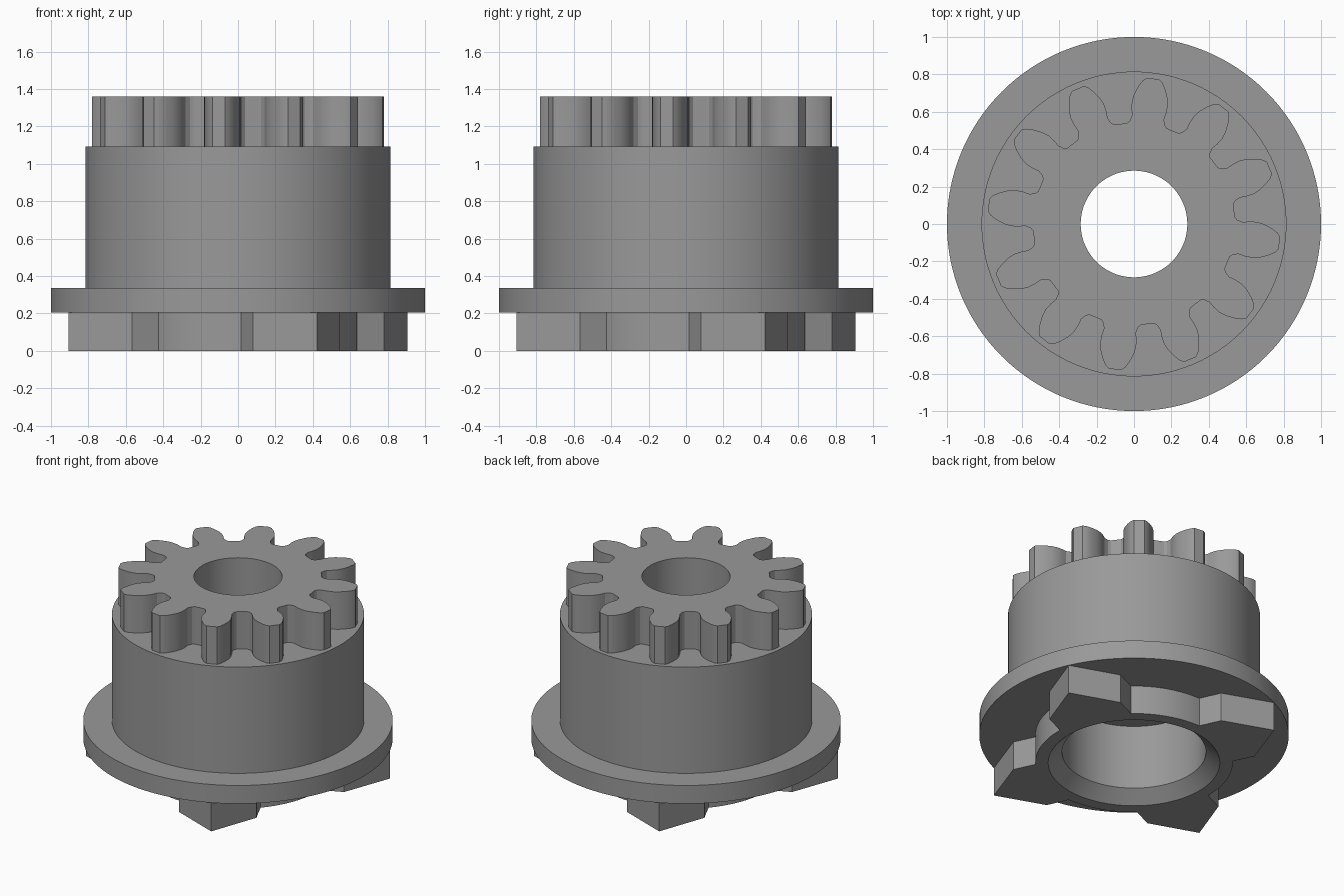
import bpy, bmesh
from math import sin, cos, pi, radians

if "Cube" in bpy.data.objects:
    bpy.data.objects.remove(bpy.data.objects["Cube"])

SEG = 128


def to_object(name, bm):
    bmesh.ops.recalc_face_normals(bm, faces=bm.faces)
    mesh = bpy.data.meshes.new(name)
    bm.to_mesh(mesh)
    bm.free()
    ob = bpy.data.objects.new(name, mesh)
    bpy.context.collection.objects.link(ob)
    ob.data.materials.append(dark_grey)
    return ob


def lathe(name, profile):
    """Solid of revolution from (radius, z) points, capped at both ends."""
    bm = bmesh.new()
    rings = [[bm.verts.new((r * cos(2 * pi * i / SEG), r * sin(2 * pi * i / SEG), z))
              for i in range(SEG)] for r, z in profile]
    for a, b in zip(rings, rings[1:]):
        for i in range(SEG):
            j = (i + 1) % SEG
            bm.faces.new((a[i], a[j], b[j], b[i]))
    bm.faces.new(rings[0])
    bm.faces.new(rings[-1])
    return to_object(name, bm)


def prism(name, outline, z0, z1):
    bm = bmesh.new()
    lo = [bm.verts.new((x, y, z0)) for x, y in outline]
    hi = [bm.verts.new((x, y, z1)) for x, y in outline]
    for i in range(len(lo)):
        j = (i + 1) % len(lo)
        bm.faces.new((lo[i], lo[j], hi[j], hi[i]))
    bm.faces.new(lo)
    bm.faces.new(hi)
    return to_object(name, bm)


def polar(r, degrees):
    return r * cos(radians(degrees)), r * sin(radians(degrees))


def combine(target, tool, operation):
    mod = target.modifiers.new(operation.lower(), 'BOOLEAN')
    mod.operation, mod.solver, mod.object = operation, 'EXACT', tool
    bpy.context.view_layer.objects.active = target
    bpy.ops.object.modifier_apply(modifier=mod.name)
    bpy.data.objects.remove(tool)


dark_grey = bpy.data.materials.new("dark_grey")
dark_grey.diffuse_color = (0.32, 0.32, 0.32, 1)
dark_grey.use_nodes = True
dark_grey.node_tree.nodes["Principled BSDF"].inputs["Base Color"].default_value = dark_grey.diffuse_color

# Flange and drum
body = lathe("geared_coupling", [(1, 0.205), (1, 0.335), (0.815, 0.335), (0.815, 1.093)])

# Twelve-tooth gear: half tooth as (distance along tooth axis, half width)
half = [(0.530, 0.107), (0.545, 0.094), (0.575, 0.086), (0.61, 0.094), (0.65, 0.097),
        (0.69, 0.090), (0.735, 0.072), (0.768, 0.053), (0.784, 0.034)]
tooth = [(d, -w) for d, w in half] + [(d, w) for d, w in reversed(half)]
gear_outline = []
for k in range(12):
    c, s = polar(1, -7.5 + 30 * k)
    gear_outline += [(d * c - w * s, d * s + w * c) for d, w in tooth]
gear = prism("gear", gear_outline, 1.0, 1.36)

# Ring with four pointed dogs under the flange
dog_outline = []
for k in range(4):
    mid = 24.8 + 90 * k
    dog_outline += [polar(0.638, mid - 23.4), polar(0.785, mid - 18.9), polar(0.999, mid + 0.2),
                    polar(0.785, mid + 18.9)]
    dog_outline += [polar(0.638, mid + 23.4 + 43.2 * i / 16) for i in range(16)]
dogs = prism("dog_ring", dog_outline, 0, 0.25)

# Stepped bore with a chamfered mouth
bore = lathe("bore", [(0.611, -0.05), (0.465, 0.08), (0.465, 0.54), (0.285, 0.54), (0.285, 1.5)])

combine(body, gear, 'UNION')
combine(body, dogs, 'UNION')
combine(body, bore, 'DIFFERENCE')

body.select_set(True)
bpy.context.view_layer.objects.active = body
bpy.ops.object.shade_smooth_by_angle(angle=radians(25))
